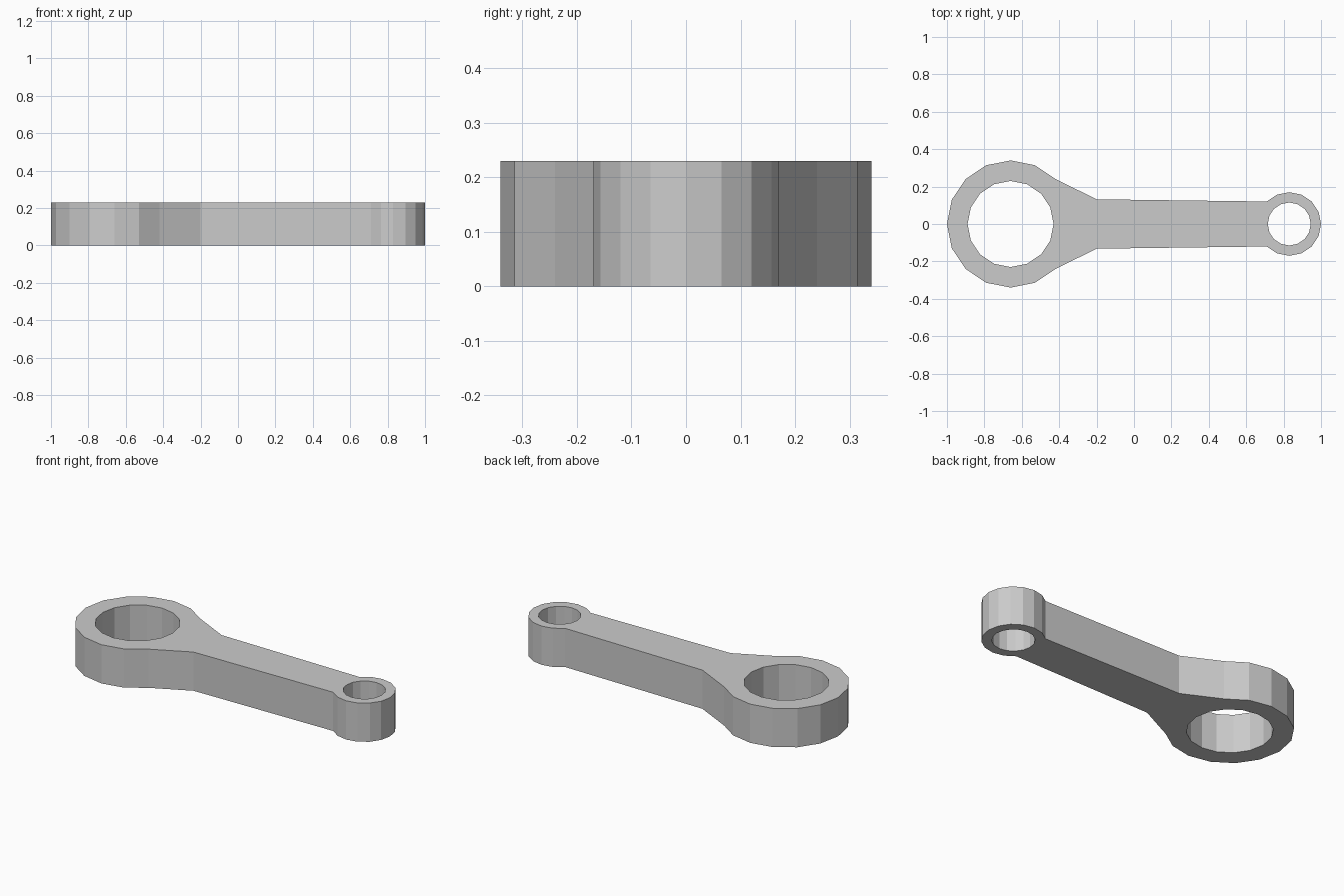
import bpy, bmesh
from math import cos, sin, radians

if "Cube" in bpy.data.objects:
    bpy.data.objects.remove(bpy.data.objects["Cube"])

HEIGHT = 0.23
BIG, SMALL = -0.66, 0.83      # bore centres along x
STEP = 22.5                   # 16-sided rings


def arc(cx, radius, first, last):
    """Points on a 16-sided ring from step first to step last."""
    return [(cx + radius * cos(radians(STEP * i)), radius * sin(radians(STEP * i)))
            for i in range(first, last + 1)]


# Outer outline: small eye, shank shoulders, big eye
outline = (arc(SMALL, 0.17, -6, 6) + [(-0.2, 0.132)]
           + arc(BIG, 0.34, 2, 14) + [(-0.2, -0.132)])
# Through bores
loops = [outline, arc(BIG, 0.23, 0, 15), arc(SMALL, 0.115, 0, 15)]

bm = bmesh.new()
edges = []
for loop in loops:
    verts = [bm.verts.new((x, y, 0)) for x, y in loop]
    edges += [bm.edges.new((v, verts[i - 1])) for i, v in enumerate(verts)]

# Fill the profile around the bores, then extrude to full thickness
bmesh.ops.triangle_fill(bm, edges=edges, use_beauty=True, normal=(0, 0, 1))
result = bmesh.ops.extrude_face_region(bm, geom=bm.faces[:], use_keep_orig=True)
top = [g for g in result["geom"] if isinstance(g, bmesh.types.BMVert)]
bmesh.ops.translate(bm, verts=top, vec=(0, 0, HEIGHT))
bmesh.ops.recalc_face_normals(bm, faces=bm.faces[:])

mesh = bpy.data.meshes.new("connecting_rod")
bm.to_mesh(mesh)
bm.free()
bpy.context.collection.objects.link(bpy.data.objects.new("connecting_rod", mesh))
